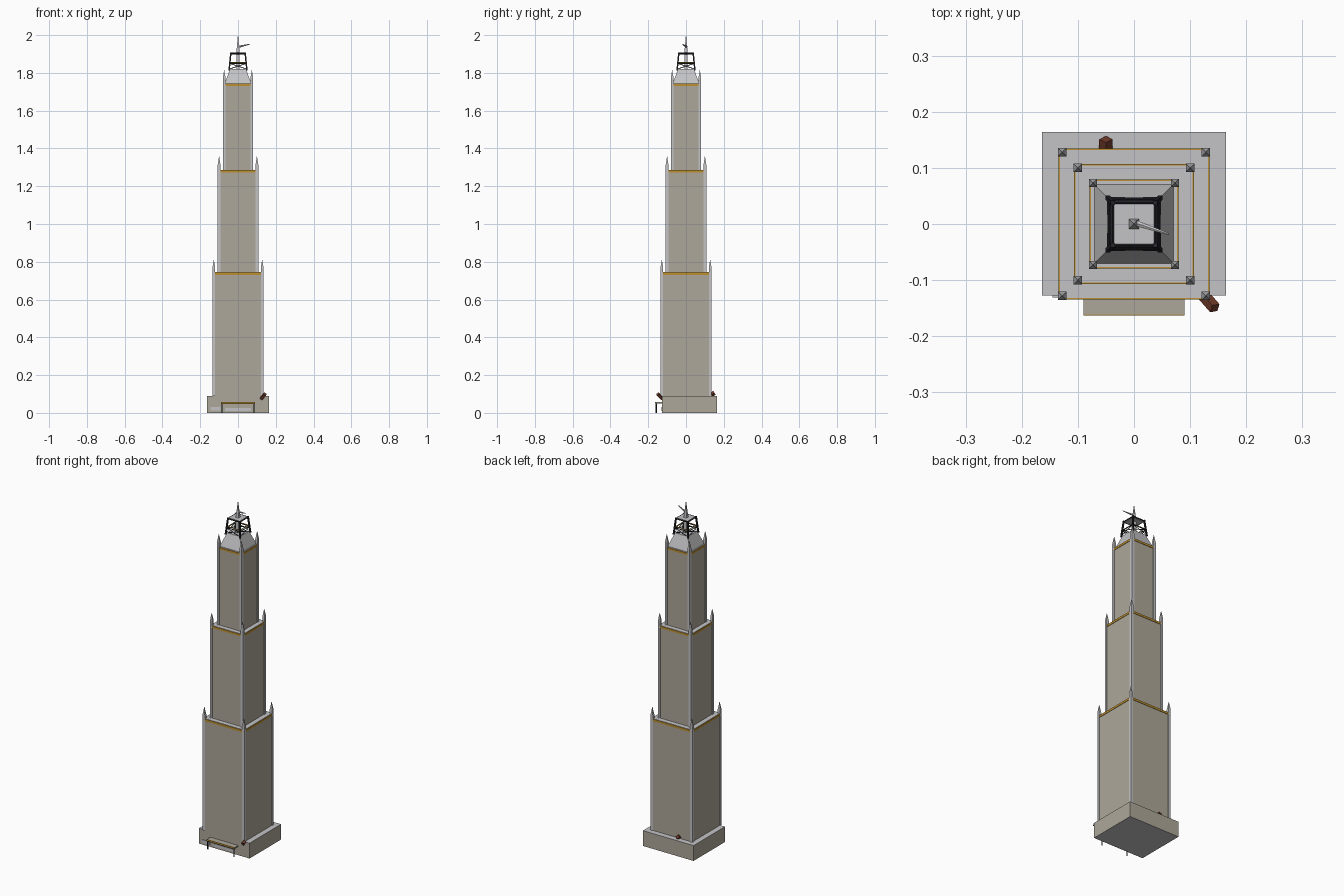
import bpy, bmesh, math
from mathutils import Vector

if "Cube" in bpy.data.objects:
    bpy.data.objects.remove(bpy.data.objects["Cube"])


def material(name, rgb):
    m = bpy.data.materials.new(name)
    m.diffuse_color = (*rgb, 1)
    m.use_nodes = True
    m.node_tree.nodes["Principled BSDF"].inputs["Base Color"].default_value = m.diffuse_color
    return m


STONE = material("beige stone", (0.42, 0.39, 0.32))
GREY = material("light grey", (0.55, 0.55, 0.565))
GOLD = material("gold trim", (0.50, 0.28, 0.03))
DARK = material("dark steel", (0.018, 0.019, 0.024))
BRICK = material("brick red", (0.17, 0.045, 0.025))


def finish(name, bm, *mats):
    bmesh.ops.recalc_face_normals(bm, faces=bm.faces)
    me = bpy.data.meshes.new(name)
    bm.to_mesh(me)
    bm.free()
    for m in mats:
        me.materials.append(m)
    ob = bpy.data.objects.new(name, me)
    bpy.context.collection.objects.link(ob)
    return ob


def add_box(bm, lo, hi):
    verts = bmesh.ops.create_cube(bm, size=1)["verts"]
    for v in verts:
        v.co = [(a + b) / 2 + c * (b - a) for a, b, c in zip(lo, hi, v.co)]


def box(name, lo, hi, side, cap=None):
    """Box whose horizontal faces may take a second colour."""
    bm = bmesh.new()
    add_box(bm, lo, hi)
    ob = finish(name, bm, side, cap or side)
    for p in ob.data.polygons:
        p.material_index = 1 if abs(p.normal.z) > 0.9 else 0
    return ob


def add_stack(bm, x, y, sections):
    """Square shaft through (half width, height) sections."""
    rings = []
    for h, z in sections:
        rings.append([bm.verts.new((x + h * a, y + h * b, z))
                      for a, b in ((-1, -1), (1, -1), (1, 1), (-1, 1))])
    for r, s in zip(rings, rings[1:]):
        for i in range(4):
            j = (i + 1) % 4
            bm.faces.new((r[i], r[j], s[j], s[i]))
    bm.faces.new(rings[0][::-1])
    bm.faces.new(rings[-1])


def add_beam(bm, a, b, r0, r1=None, sides=4):
    """Bar between two points."""
    a, b = Vector(a), Vector(b)
    d = b - a
    res = bmesh.ops.create_cone(bm, cap_ends=True, segments=sides, radius1=r0,
                                radius2=r0 if r1 is None else r1, depth=d.length)
    q = d.to_track_quat('Z', 'Y')
    for v in res["verts"]:
        v.co = q @ v.co + (a + b) / 2


CORNERS = ((-1, -1), (1, -1), (1, 1), (-1, 1))

# Plinth
box("plinth", (-0.164, -0.127, 0), (0.164, 0.164, 0.09), STONE, GREY)

# Three stepped tiers: pier centre, bottom, top
for name, c, z0, z1, tip in (("lower", 0.128, 0.09, 0.745, 0.81),
                             ("middle", 0.100, 0.745, 1.287, 1.357),
                             ("upper", 0.073, 1.287, 1.745, 1.815)):
    h = c + 0.004
    box(name + "_tier", (-h, -h, z0), (h, h, z1), STONE, GREY)
    piers, trim = bmesh.new(), bmesh.new()
    for x, y in CORNERS:
        add_stack(piers, x * c, y * c, ((0.0075, z0), (0.0075, tip - 0.045), (0.0006, tip)))
    w, o = c - 0.0075, h + 0.0025
    for s in (-1, 1):
        a, b = sorted((s * (h - 0.002), s * o))
        add_box(trim, (-w, a, z1 - 0.014), (w, b, z1 - 0.002))
        add_box(trim, (a, -w, z1 - 0.014), (b, w, z1 - 0.002))
    finish(name + "_piers", piers, GREY)
    finish(name + "_gold_band", trim, GOLD)

# Sloped crown
bm = bmesh.new()
add_stack(bm, 0, 0, ((0.07, 1.745), (0.042, 1.82)))
finish("crown", bm, GREY)

# Open steel frame with cross bracing
bm, ring = bmesh.new(), bmesh.new()


def frame_point(corner, z):
    r = 0.047 - 0.009 * (z - 1.815) / 0.09
    return (corner[0] * r, corner[1] * r, z)


for i, p in enumerate(CORNERS):
    q = CORNERS[(i + 1) % 4]
    add_beam(bm, frame_point(p, 1.812), frame_point(p, 1.908), 0.0055)
    add_beam(bm, frame_point(p, 1.903), frame_point(q, 1.903), 0.0045)
    add_beam(bm, frame_point(p, 1.85), frame_point(q, 1.85), 0.0028)
    add_beam(bm, frame_point(p, 1.82), frame_point(q, 1.85), 0.0022)
    add_beam(bm, frame_point(q, 1.82), frame_point(p, 1.85), 0.0022)
    add_beam(ring, (p[0] * .040, p[1] * .040, 1.856), (q[0] * .040, q[1] * .040, 1.856), 0.0025)
finish("steel_frame", bm, DARK)
finish("frame_gold_ring", ring, GOLD)
box("frame_platform", (-0.036, -0.036, 1.899), (0.036, 0.036, 1.907), GREY)

# Spire and its side arm
bm = bmesh.new()
add_stack(bm, 0, 0, ((0.009, 1.82), (0.009, 1.907), (0.0055, 1.945), (0.0006, 2.0)))
finish("spire", bm, GREY)
bm = bmesh.new()
add_beam(bm, (0.002, 0.002, 1.938), (0.062, -0.018, 1.952), 0.006, 0.002, 6)
finish("spire_arm", bm, GREY)

# Entrance canopy, trim, posts and pale wall panels
box("canopy", (-0.09, -0.161, 0.05), (0.09, -0.125, 0.057), STONE)
box("canopy_gold_edge", (-0.09, -0.163, 0.051), (0.09, -0.161, 0.058), GOLD)
bm = bmesh.new()
for s in (-1, 1):
    add_beam(bm, (s * 0.085, -0.158, 0), (s * 0.085, -0.158, 0.05), 0.0035, sides=6)
add_box(bm, (-0.09, -0.162, 0.047), (0.09, -0.157, 0.051))
finish("canopy_posts", bm, DARK)
bm = bmesh.new()
add_box(bm, (-0.145, -0.131, 0.012), (-0.092, -0.126, 0.030))
add_box(bm, (-0.07, -0.129, 0.010), (0.07, -0.126, 0.026))
finish("entrance_panels", bm, GREY)

# Loose bricks resting on the plinth
bm = bmesh.new()
add_beam(bm, (0.123, -0.126, 0.076), (0.144, -0.150, 0.100), 0.011)
add_beam(bm, (-0.050, 0.134, 0.097), (-0.050, 0.151, 0.106), 0.012)
finish("loose_bricks", bm, BRICK)
